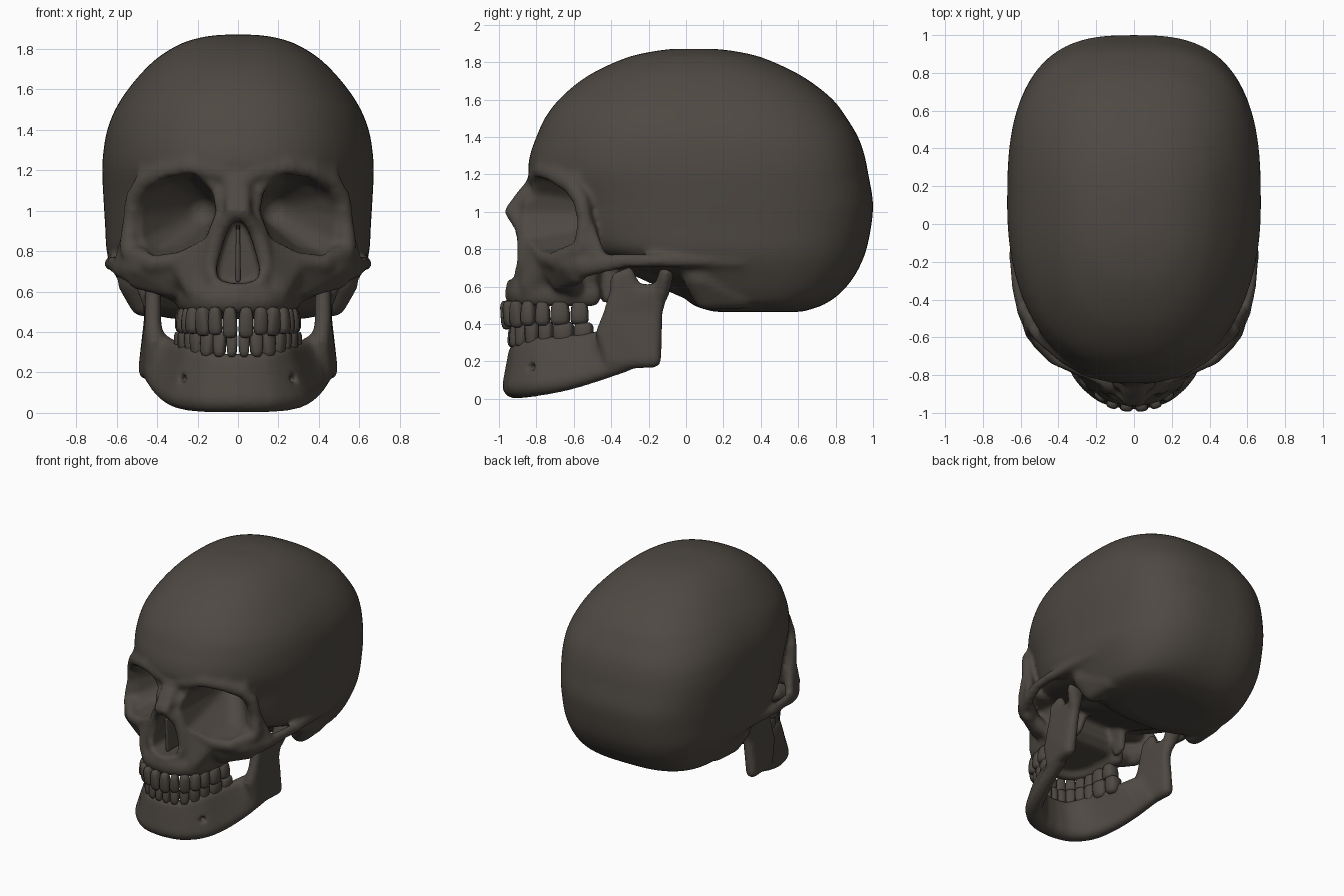
import bpy, bmesh
from math import sin, cos, pi, atan2
from mathutils import Vector, Matrix

bone_mat = bpy.data.materials.new("dark_bone")
bone_mat.diffuse_color = (0.077, 0.066, 0.055, 1)


def spw(v, e):
    return (abs(v) ** e) * (1 if v >= 0 else -1)


def ball(c, e=1.0):
    """Points of an ellipsoid (x, y, z, r) or (x, y, z, rx, ry, rz); e < 1 is boxier."""
    x, y, z = c[:3]
    r = c[3:] if len(c) == 6 else (c[3],) * 3
    pts = []
    for i in range(9):
        p = -pi / 2 + pi * i / 8
        for j in range(12 if 0 < i < 8 else 1):
            t = 2 * pi * j / 12
            pts.append(Vector((x + r[0] * spw(cos(p) * cos(t), e),
                               y + r[1] * spw(cos(p) * sin(t), e),
                               z + r[2] * spw(sin(p), e))))
    return pts


def add_hull(bm, pts):
    tmp = bmesh.new()
    vs = [tmp.verts.new(p) for p in pts]
    bmesh.ops.convex_hull(tmp, input=vs)
    bmesh.ops.delete(tmp, geom=[v for v in tmp.verts if not v.link_faces], context='VERTS')
    me = bpy.data.meshes.new("tmp")
    tmp.to_mesh(me)
    tmp.free()
    bm.from_mesh(me)
    bpy.data.meshes.remove(me)


def flip(c):
    return (-c[0],) + tuple(c[1:])


def block(bm, balls, across=False):
    """Convex lump over balls: one per side, or a single one spanning the midline."""
    other = [flip(b) for b in balls]
    for group in ([balls + other] if across else [balls, other]):
        add_hull(bm, [p for b in group for p in ball(b)])


def strut(bm, balls):
    for a, b in zip(balls, balls[1:]):
        block(bm, [a, b])


def spline(pts, n):
    """Catmull-Rom through tuples of any length."""
    out = []
    for i in range(len(pts) - 1):
        q = [pts[max(i - 1, 0)], pts[i], pts[i + 1], pts[min(i + 2, len(pts) - 1)]]
        for k in range(n):
            t = k / n
            out.append(tuple(0.5 * (2 * b + (c - a) * t + (2 * a - 5 * b + 4 * c - d) * t * t
                                    + (3 * b - a - 3 * c + d) * t ** 3) for a, b, c, d in zip(*q)))
    return out + [tuple(pts[-1])]


def make(name, bm, voxel=0, cutter=None, smooth=0):
    bmesh.ops.recalc_face_normals(bm, faces=bm.faces)
    ob = bpy.data.objects.new(name, bpy.data.meshes.new(name))
    bm.to_mesh(ob.data)
    bm.free()
    bpy.context.collection.objects.link(ob)

    def remesh():
        m = ob.modifiers.new("fuse", 'REMESH')
        m.mode, m.voxel_size = 'VOXEL', voxel
    if voxel:
        remesh()
    if cutter:
        m = ob.modifiers.new("cut", 'BOOLEAN')
        m.operation, m.solver, m.object = 'DIFFERENCE', 'EXACT', cutter
        remesh()
    if smooth:
        m = ob.modifiers.new("soften", 'SMOOTH')
        m.factor, m.iterations = 0.5, smooth
    bpy.context.view_layer.update()
    me = bpy.data.meshes.new_from_object(ob.evaluated_get(bpy.context.evaluated_depsgraph_get()))
    ob.modifiers.clear()
    ob.data = me
    me.name = name
    me.shade_smooth()
    me.materials.clear()
    me.materials.append(bone_mat)
    if cutter:
        bpy.data.objects.remove(cutter)
    return ob


# Braincase: stacked horizontal slices (z, front y, back y, half width, centre y, front power)
slices = [(.465, .15, .62, .32, .34, 2.2), (.50, .04, .73, .48, .3, 2.2), (.56, -.03, .82, .54, .27, 2.2),
          (.64, -.15, .89, .585, .22, 2.1), (.72, -.42, .935, .625, .15, 2.1), (.80, -.65, .965, .65, .1, 2.1),
          (.92, -.74, .99, .657, .1, 2.1), (1.05, -.78, 1.0, .665, .1, 2.1), (1.2, -.84, .975, .672, .1, 2.15),
          (1.3, -.835, .955, .665, .1, 2.2), (1.4, -.80, .92, .647, .1, 2.25), (1.5, -.755, .86, .608, .1, 2.3),
          (1.6, -.68, .785, .545, .1, 2.3), (1.7, -.565, .66, .46, .08, 2.3), (1.77, -.445, .535, .38, .06, 2.3),
          (1.83, -.30, .39, .275, .04, 2.3), (1.86, -.16, .25, .17, .03, 2.2), (1.871, -.07, .15, .08, .03, 2)]
bm = bmesh.new()
rings = []
for z, yf, yb, w, yc, nf in spline(slices, 3):
    nb = 2.85 if z < 1.35 else 2.85 - (z - 1.35) * 0.8
    ring = []
    for i in range(72):
        c, s = cos(2 * pi * i / 72), sin(2 * pi * i / 72)
        n, length = (nb, yb - yc) if s > 0 else (nf, yc - yf)
        ring.append(bm.verts.new((w * spw(c, 2 / n), yc + length * spw(s, 2 / n), z)))
    rings.append(ring)
for a, b in zip(rings, rings[1:]):
    for i in range(72):
        j = (i + 1) % 72
        bm.faces.new((a[i], a[j], b[j], b[i]))
bm.faces.new(rings[0])
bm.faces.new(rings[-1])

# Face core, upper jaw, palate, skull base
block(bm, [(.12, -.77, 1.15, .05), (.44, -.52, 1.12, .05), (.46, -.52, .82, .05),
           (.15, -.77, .8, .05), (.22, -.35, .8, .05), (.3, -.35, 1.1, .05)], True)
block(bm, [(.09, -.83, .95, .04), (.3, -.72, .76, .05), (.2, -.83, .6, .06), (.25, -.52, .6, .05),
           (.27, -.5, .75, .05), (.06, -.86, .64, .04)], True)
block(bm, [(.12, -.85, .63, .04), (.2, -.48, .63, .04)], True)
block(bm, [(.25, -.42, .8, .07), (.17, 0, .62, .08), (.25, .15, .6, .08)], True)
block(bm, [(.17, -.42, .75, .035), (.17, -.34, .72, .04), (.2, -.43, .53, .025), (.2, -.37, .55, .025)])
# Brow, side rim, nose bones, lower eye rim
strut(bm, [(0, -.80, 1.16, .05), (.1, -.797, 1.19, .05), (.24, -.765, 1.22, .05), (.36, -.695, 1.195, .05),
           (.46, -.61, 1.145, .05), (.515, -.56, 1.06, .045), (.53, -.54, .95, .043), (.54, -.55, .82, .05)])
block(bm, [(.36, -.66, 1.2, .05), (.46, -.58, 1.15, .05), (.42, -.56, 1.28, .05), (.32, -.66, 1.28, .05)])
strut(bm, [(.015, -.80, 1.14, .055), (.02, -.86, 1.08, .05), (.025, -.93, 1.0, .042)])
strut(bm, [(.03, -.92, .985, .04), (.085, -.88, .91, .035), (.125, -.868, .82, .037), (.14, -.865, .72, .042),
           (.1, -.885, .63, .045), (0, -.93, .61, .035)])
strut(bm, [(.08, -.83, 1.05, .045), (.12, -.83, .9, .05), (.19, -.79, .82, .05), (.3, -.75, .75, .05),
           (.42, -.69, .74, .055), (.53, -.575, .79, .05)])
# Cheekbone with web, its arch and buttress, mastoid
block(bm, [(.3, -.72, .69, .05), (.48, -.63, .72, .055), (.54, -.55, .72, .05), (.5, -.58, .65, .04),
           (.33, -.67, .62, .05)])
block(bm, [(.42, -.61, .65, .05), (.27, -.6, .58, .05), (.27, -.66, .66, .05)])
block(bm, [(.525, -.53, .95, .035), (.53, -.55, .75, .04), (.585, -.45, .745, .032), (.53, -.51, .86, .035)])
strut(bm, [(.54, -.55, .705, .04, .05, .06), (.59, -.45, .72, .032, .05, .05), (.618, -.33, .738, .03, .05, .04),
           (.63, -.18, .738, .032, .05, .036), (.61, -.02, .74, .045, .05, .04), (.595, .3, .735, .04)])
block(bm, [(.5, .08, .66, .1), (.465, .11, .55, .075), (.46, .3, .555, .075)])
# Upper tooth socket ridge
gum = spline([(0, -.92, .56), (.13, -.89, .56), (.215, -.8, .56), (.25, -.66, .56), (.26, -.5, .56)], 3)
strut(bm, [g + (.05, .05, .07) for g in gum])

# Cutter for eye sockets, nose opening and small holes
cut = bmesh.new()
rim = [(.12, 1.0), (.14, 1.1), (.22, 1.175), (.35, 1.155), (.455, 1.08), (.495, .98),
       (.485, .85), (.42, .79), (.3, .805), (.17, .87)]
socket = [(.19, -.37, 1.0, .08)]
for x, z in rim:
    y = -.87 + (x - .1) * .68
    socket += [(x, y - .3, z, .012), (x, y, z, .012),
               (.29 + (x - .29) * .74, -.54, .98 + (z - .98) * .84, .012)]
block(cut, socket)
pear = [(.02, .94), (.055, .87), (.085, .77), (.1, .71), (.09, .665), (.04, .65)]
block(cut, [(x, y, z, .008) for x, z in pear for y in (-1.1, -.62)], True)
block(cut, [(.235, -.81, .725, .024), (.22, -.74, .735, .02)])
cutter = make("opening_cutter", cut, 0.012)
cutter.hide_render = True
make("skull", bm, 0.014, cutter, 8)

# Nasal septum
bm = bmesh.new()
block(bm, [(0, -.87, .66, .014), (0, -.89, .9, .01), (0, -.6, .66, .014), (0, -.6, .92, .012)], True)
make("nasal_septum", bm)

# Lower jaw body: bottom ball and top ball per section
bm = bmesh.new()
jaw = [(0, -.915, .07, .069, 0, -.905, .25, .045), (.14, -.89, .07, .069, .12, -.885, .255, .045),
       (.26, -.795, .076, .063, .215, -.79, .285, .045), (.33, -.65, .095, .055, .265, -.65, .295, .045),
       (.385, -.48, .14, .05, .32, -.48, .315, .045), (.42, -.32, .195, .05, .4, -.38, .36, .045)]
sec = spline(jaw, 3)
for a, b in zip(sec, sec[1:]):
    block(bm, [a[:4], a[4:], b[:4], b[4:]])
# Ramus, coronoid and condyle
block(bm, [(.45, -.175, .21, .045), (.42, -.4, .2, .045), (.41, -.44, .35, .045), (.42, -.405, .45, .04),
           (.425, -.165, .47, .04)])
block(bm, [(.42, -.405, .45, .04), (.425, -.165, .45, .04), (.42, -.37, .575, .04), (.43, -.135, .575, .04)])
block(bm, [(.42, -.37, .57, .04), (.42, -.27, .57, .04), (.425, -.37, .645, .034), (.425, -.305, .675, .03)])
strut(bm, [(.435, -.135, .56, .045), (.455, -.105, .67, .07, .042, .042)])
cut = bmesh.new()
block(cut, [(.285, -.85, .17, .026), (.25, -.79, .165, .02)])
cutter = make("jaw_hole_cutter", cut, 0.01)
cutter.hide_render = True
make("lower_jaw", bm, 0.013, cutter, 7)


# Teeth: rounded blocks set along the arch by width
def teeth(name, arch, widths, heights, z_gum, up):
    bm = bmesh.new()
    path = [Vector(p) for p in spline(arch, 12)]

    def at(d):
        for a, b in zip(path, path[1:]):
            step = (b - a).length
            if d <= step:
                break
            d -= step
        return a + (b - a) * (d / step), b - a
    run = 0
    for k, (w, h) in enumerate(zip(widths, heights)):
        p, tangent = at(run + w / 2)
        run += w
        depth = .036 if k < 3 else .045 if k < 5 else .058
        turn = Matrix.Rotation(atan2(tangent.y, tangent.x), 3, 'Z')
        for side in (1, -1):
            pts = []
            for v in ball((0, 0, 0, w * (.5 if k < 1 else .54), depth, h / 2), .6):
                f = v.z / h + .5
                taper = .8 + .2 * f
                q = turn @ Vector((v.x * taper, v.y * (1.05 - .35 * f if k < 3 else taper), 0))
                pts.append(Vector((side * (p.x + q.x), p.y + q.y, z_gum + up * f * h)))
            add_hull(bm, pts)
    make(name, bm)


teeth("upper_teeth", [(0, -.966), (.13, -.937), (.215, -.845), (.25, -.7), (.262, -.49)],
      [.08, .068, .078, .078, .08, .108, .1], [.155, .14, .145, .135, .135, .135, .13], .525, -1)
teeth("lower_teeth", [(0, -.925), (.12, -.9), (.2, -.81), (.24, -.68), (.275, -.48)],
      [.06, .064, .072, .076, .078, .115, .105], [.13, .13, .14, .14, .14, .14, .135], .275, 1)
